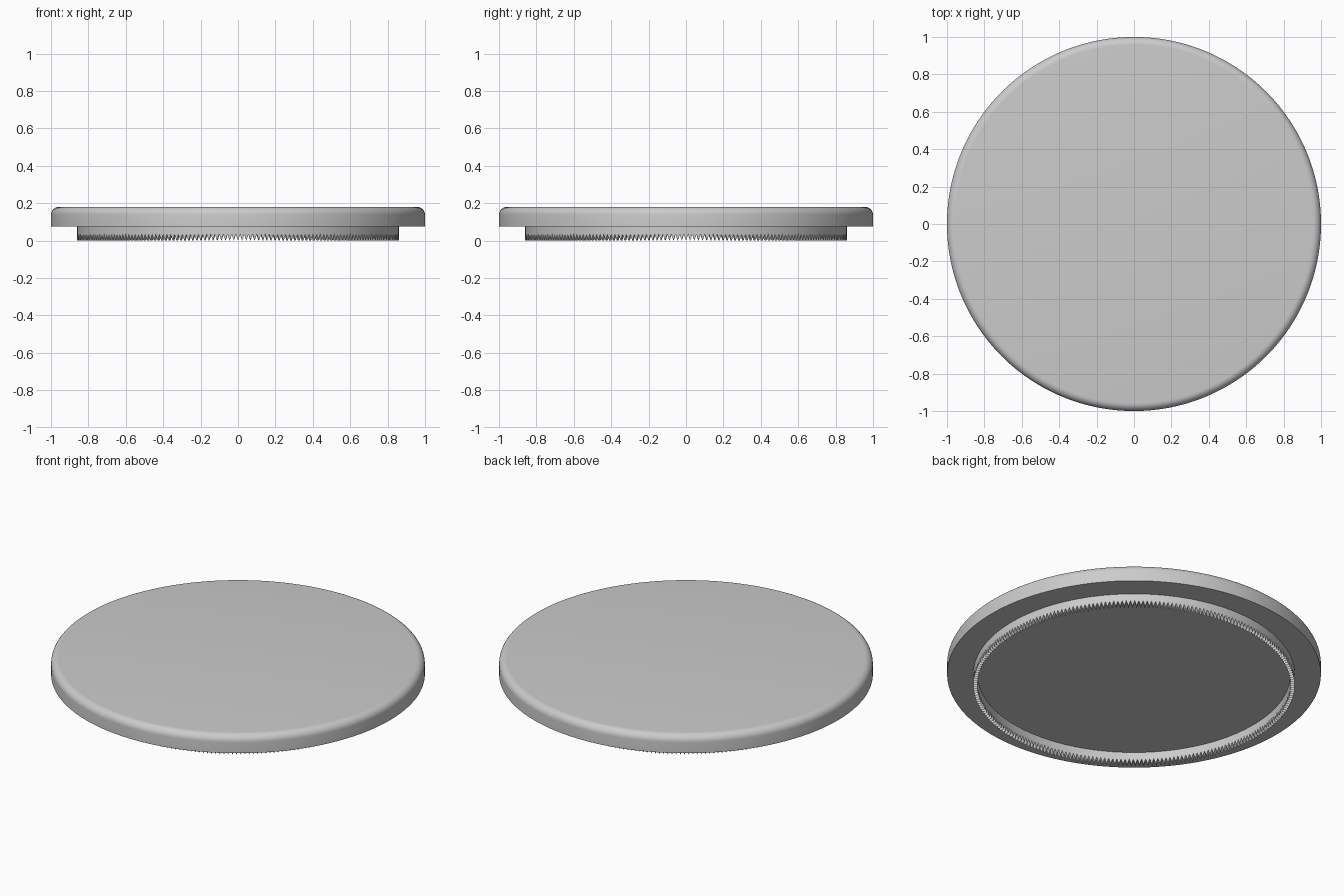
import bpy, bmesh, math

if "Cube" in bpy.data.objects:
    bpy.data.objects.remove(bpy.data.objects["Cube"])


def finish(name, bm, angle):
    bmesh.ops.recalc_face_normals(bm, faces=bm.faces)
    mesh = bpy.data.meshes.new(name)
    bm.to_mesh(mesh)
    bm.free()
    ob = bpy.data.objects.new(name, mesh)
    bpy.context.collection.objects.link(ob)
    bpy.ops.object.select_all(action='DESELECT')
    ob.select_set(True)
    bpy.context.view_layer.objects.active = ob
    bpy.ops.object.shade_smooth_by_angle(angle=math.radians(angle))
    return ob


def ring(bm, r, heights):
    n = len(heights)
    return [bm.verts.new((r * math.cos(2 * math.pi * i / n),
                          r * math.sin(2 * math.pi * i / n), z))
            for i, z in enumerate(heights)]


def bridge(bm, a, b):
    n = len(a)
    for i in range(n):
        j = (i + 1) % n
        bm.faces.new((a[i], a[j], b[j], b[i]))


# Lid disc: straight side with a rounded upper edge
SEG, BOTTOM, TOP, FILLET = 192, 0.075, 0.18, 0.042
profile = [(1.0, BOTTOM)]
for k in range(9):
    t = k / 8 * math.pi / 2
    profile.append((1 - FILLET + FILLET * math.cos(t),
                    TOP - FILLET + FILLET * math.sin(t)))
bm = bmesh.new()
loops = [ring(bm, r, [z] * SEG) for r, z in profile]
for a, b in zip(loops, loops[1:]):
    bridge(bm, a, b)
bm.faces.new(loops[0])
bm.faces.new(loops[-1])
finish("lid_disc", bm, 30)

# Thin collar under the disc, its lower edge cut into fine teeth
TEETH, R_OUT, R_IN, ROOT = 240, 0.86, 0.838, 0.034
flat = [BOTTOM] * (2 * TEETH)
saw = [0.0, ROOT] * TEETH
bm = bmesh.new()
loops = [ring(bm, R_OUT, flat), ring(bm, R_OUT, saw),
         ring(bm, R_IN, saw), ring(bm, R_IN, flat)]
for a, b in zip(loops, loops[1:] + loops[:1]):
    bridge(bm, a, b)
finish("toothed_collar", bm, 30)
